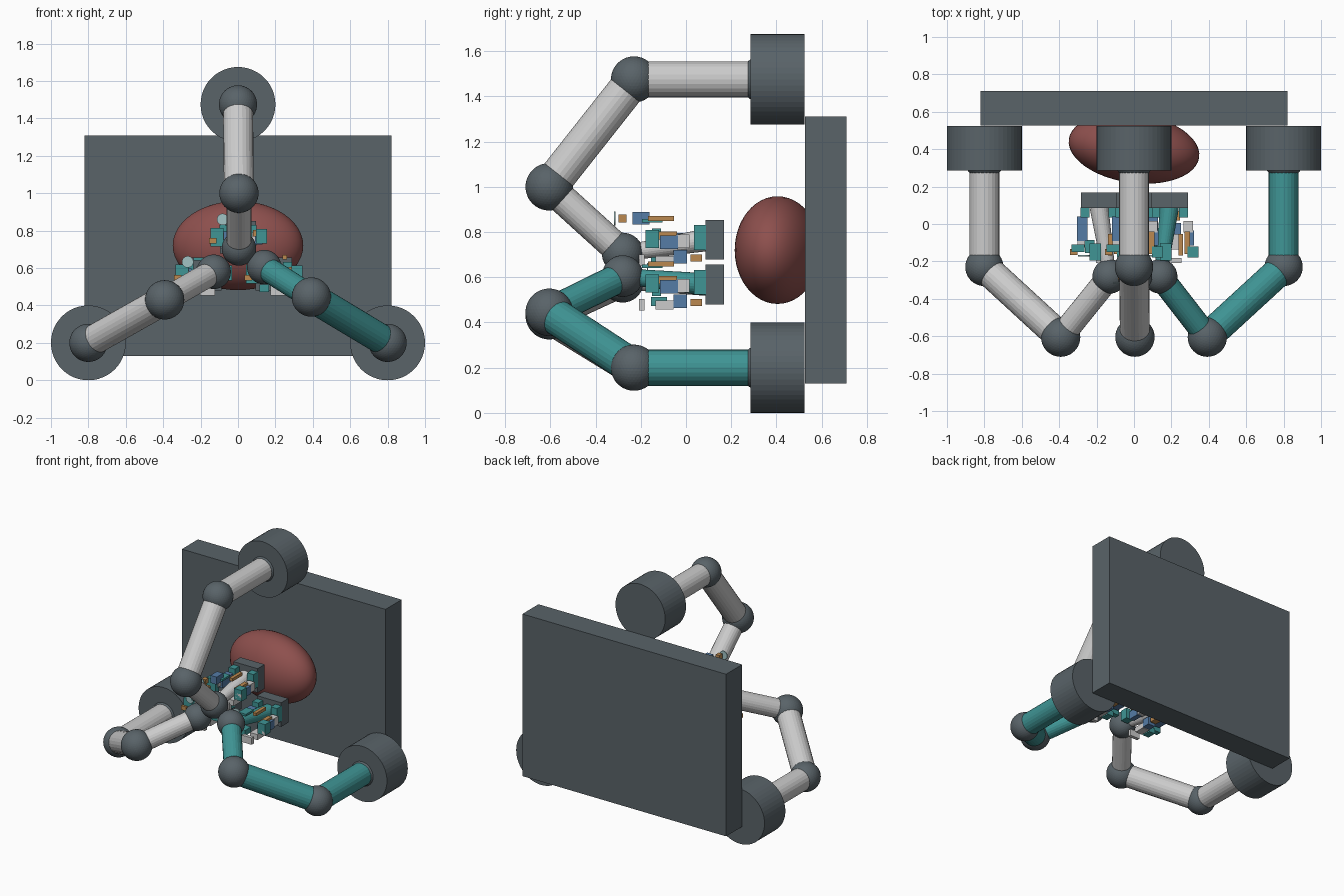
import bpy, math
from mathutils import Vector, Euler

if "Cube" in bpy.data.objects:
    bpy.data.objects.remove(bpy.data.objects["Cube"])

def mat(name, c):
    m = bpy.data.materials.new(name)
    m.diffuse_color = (*c, 1)
    m.use_nodes = True
    m.node_tree.nodes["Principled BSDF"].inputs["Base Color"].default_value = m.diffuse_color
    return m

DARK = mat("dark_metal", (0.10, 0.125, 0.14))
LIGHT = mat("light_shell", (0.58, 0.58, 0.58))
TEAL = mat("teal_shell", (0.05, 0.30, 0.30))
BLUE = mat("blue_part", (0.09, 0.20, 0.38))
ORANGE = mat("orange_part", (0.50, 0.25, 0.08))
RED = mat("red_body", (0.27, 0.08, 0.075))
GLASS = mat("lens", (0.36, 0.55, 0.56))

def finish(name, m):
    o = bpy.context.object
    o.name = name
    o.data.materials.append(m)
    return o

def box(name, c, size, m):
    bpy.ops.mesh.primitive_cube_add(size=1, location=c)
    bpy.context.object.scale = size
    return finish(name, m)

def tube(name, a, b, r1, m, r2=None, n=24):
    a, b = Vector(a), Vector(b)
    d = b - a
    bpy.ops.mesh.primitive_cone_add(vertices=n, radius1=r1, radius2=r1 if r2 is None else r2,
                                    depth=d.length, location=(a + b) / 2,
                                    rotation=d.to_track_quat('Z', 'Y').to_euler())
    return finish(name, m)

def ball(name, c, r, m):
    bpy.ops.mesh.primitive_ico_sphere_add(subdivisions=4, radius=r, location=c)
    return finish(name, m)

# Back panel and the rounded body in front of it
box("back_panel", (0, 0.618, 0.72), (1.64, 0.185, 1.18), DARK)
bpy.ops.mesh.primitive_uv_sphere_add(segments=48, ring_count=24, radius=1, location=(0, 0.405, 0.72),
                                     rotation=Euler((0, 0, math.radians(-8))))
bpy.context.object.scale = (0.352, 0.185, 0.238)
finish("round_body", RED)
bpy.ops.object.shade_smooth_by_angle()

# Small blocks of each hand: offset x, y, offset z, size, material
PARTS = [
    ("knuckle_right", 0.075, 0.062, 0.01, (0.05, 0.055, 0.11), TEAL),
    ("knuckle_left", -0.075, 0.062, 0.01, (0.05, 0.055, 0.11), TEAL),
    ("finger_left_base", -0.09, -0.025, 0.0, (0.055, 0.13, 0.06), BLUE),
    ("finger_left_mid", -0.095, -0.10, 0.005, (0.04, 0.05, 0.04), LIGHT),
    ("finger_left_tip", -0.112, -0.13, 0.0, (0.07, 0.04, 0.10), TEAL),
    ("finger_left_pad", -0.135, -0.15, -0.02, (0.04, 0.03, 0.03), ORANGE),
    ("finger_right_base", 0.10, -0.015, -0.005, (0.05, 0.06, 0.06), LIGHT),
    ("finger_right_mid", 0.095, -0.10, 0.02, (0.03, 0.12, 0.035), ORANGE),
    ("finger_right_link", 0.11, -0.075, -0.01, (0.04, 0.08, 0.06), BLUE),
    ("finger_right_tip", 0.125, -0.15, 0.005, (0.06, 0.06, 0.08), TEAL),
    ("finger_right_pad", 0.13, -0.165, -0.01, (0.045, 0.03, 0.05), LIGHT),
    ("finger_low_base", 0.03, 0.045, -0.08, (0.05, 0.05, 0.03), ORANGE),
    ("finger_low_mid", 0.03, -0.025, -0.075, (0.06, 0.06, 0.06), BLUE),
    ("finger_low_tip", 0.03, -0.095, -0.09, (0.06, 0.08, 0.04), LIGHT),
    ("finger_low_pad", 0.025, -0.195, -0.09, (0.08, 0.025, 0.05), LIGHT),
    ("finger_low_cap", -0.05, -0.12, -0.075, (0.05, 0.07, 0.04), TEAL),
]
TOP_PARTS = [
    ("tool_bar", 0.06, -0.11, 0.095, (0.025, 0.115, 0.022), ORANGE),
    ("tool_block", -0.03, -0.20, 0.095, (0.05, 0.075, 0.055), BLUE),
    ("tool_plate", -0.02, -0.15, 0.085, (0.06, 0.09, 0.015), TEAL),
    ("tool_nozzle", -0.07, -0.28, 0.095, (0.03, 0.035, 0.035), ORANGE),
]

def hand(side, wrist, cx, cz, shell):
    box(side + "_palm", (cx, 0.127, cz), (0.195, 0.082, 0.175), DARK)
    tube(side + "_hand_stem", wrist, (cx, 0.09, cz), 0.034, shell, 0.05)
    for name, ox, y, oz, size, m in PARTS:
        box(f"{side}_{name}", (cx + ox, y, cz + oz), size, m)
    # Upper tool sits free on the top hand and lower on the side hands
    top = side == "top"
    for name, ox, y, oz, size, m in TOP_PARTS:
        if top or name in ("tool_bar", "tool_plate"):
            box(f"{side}_{name}", (cx + ox, y, cz + oz - (0 if top else 0.005)), size, m)
    lz = cz + (0.095 if top else 0.065)
    ly = -0.315 if top else -0.17
    tube(side + "_lens", (cx - 0.082, ly - 0.003, lz), (cx - 0.082, ly + 0.003, lz), 0.031, GLASS)

def arm(side, x, z, elbow, wrist, cx, cz, shell):
    base, shoulder = (x, 0.345, z), (x, -0.23, z)
    tube(side + "_base", (x, 0.285, z), (x, 0.525, z), 0.2, DARK, n=48)
    tube(side + "_upper_arm", base, shoulder, 0.08, shell)
    tube(side + "_middle_arm", shoulder, elbow, 0.08, shell)
    tube(side + "_forearm", elbow, wrist, 0.066, shell)
    for name, p, r in (("base", base, 0.107), ("shoulder", shoulder, 0.102),
                       ("elbow", elbow, 0.105), ("wrist", wrist, 0.092)):
        ball(f"{side}_{name}_joint", p, r, DARK)
    hand(side, wrist, cx, cz, shell)

# Three jointed arms, each with its hand
arm("left", -0.8, 0.2, (-0.392, -0.605, 0.43), (-0.13, -0.28, 0.58), -0.187, 0.568, LIGHT)
arm("right", 0.8, 0.2, (0.392, -0.605, 0.445), (0.14, -0.28, 0.605), 0.19, 0.568, TEAL)
arm("top", 0.0, 1.475, (0.005, -0.605, 1.0), (0.005, -0.28, 0.705), 0.0, 0.765, LIGHT)
